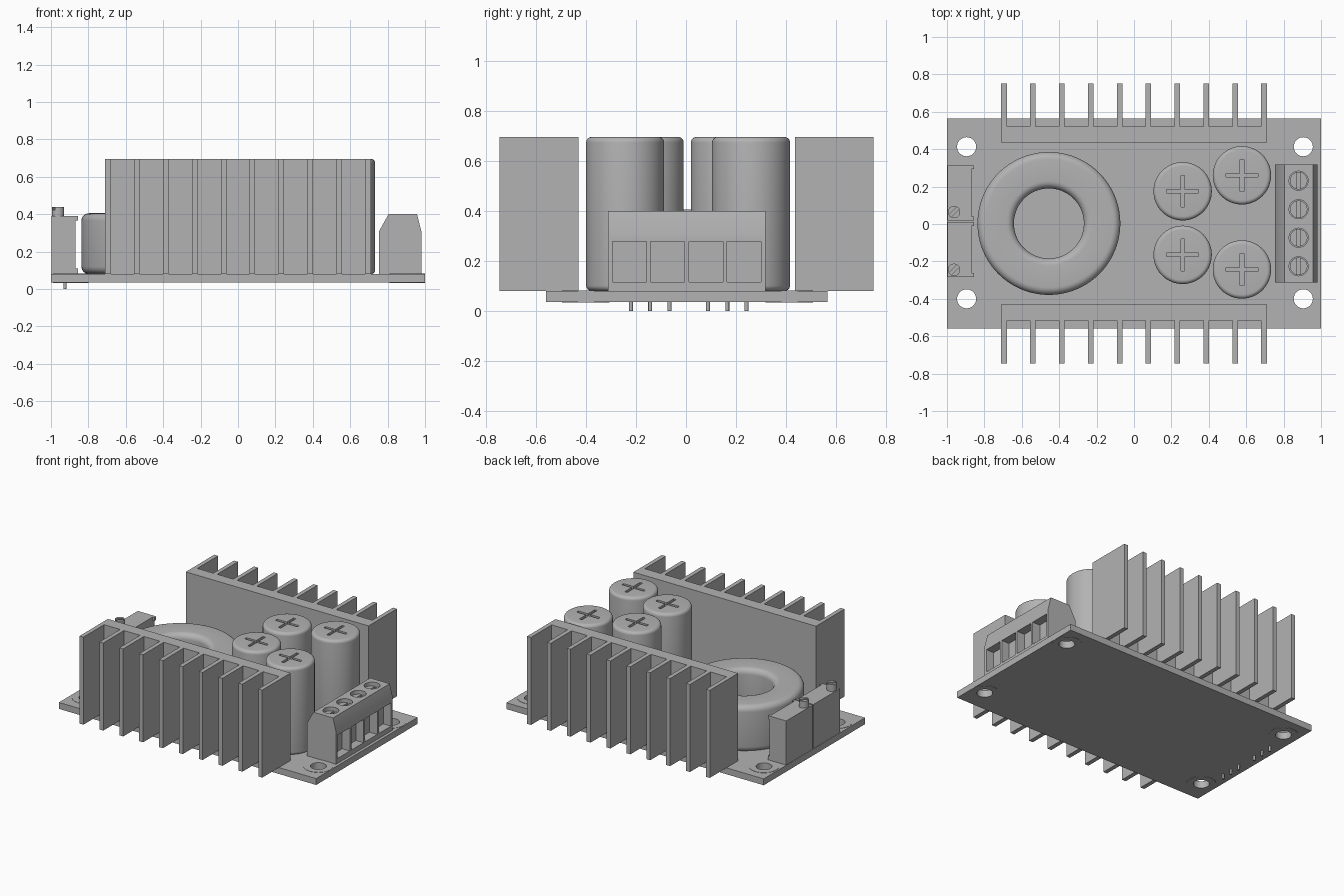
import bpy, bmesh
from math import radians, sin, cos, pi
from mathutils import Matrix, Vector

cube = bpy.data.objects.get("Cube")
if cube:
    bpy.data.objects.remove(cube, do_unlink=True)

grey = bpy.data.materials.new("plain grey")
grey.use_nodes = True
grey.diffuse_color = (0.45, 0.45, 0.45, 1)
grey.node_tree.nodes["Principled BSDF"].inputs["Base Color"].default_value = (0.45, 0.45, 0.45, 1)

BOARD_TOP = 0.08


def finish(name, bm, smooth=False):
    bmesh.ops.recalc_face_normals(bm, faces=bm.faces)
    mesh = bpy.data.meshes.new(name)
    bm.to_mesh(mesh)
    bm.free()
    obj = bpy.data.objects.new(name, mesh)
    bpy.context.collection.objects.link(obj)
    mesh.materials.append(grey)
    if smooth:
        smooth_edges(obj)
    return obj


def activate(obj):
    bpy.ops.object.select_all(action='DESELECT')
    obj.select_set(True)
    bpy.context.view_layer.objects.active = obj


def smooth_edges(obj):
    activate(obj)
    bpy.ops.object.shade_smooth_by_angle(angle=radians(35))


def add_box(bm, x, y, z, turn=0):
    """Box from (low, high) ranges, turned about its own vertical axis."""
    centre = Vector([sum(r) / 2 for r in (x, y, z)])
    size = [r[1] - r[0] for r in (x, y, z)]
    bmesh.ops.create_cube(bm, size=1, matrix=Matrix.Translation(centre)
                          @ Matrix.Rotation(turn, 4, 'Z') @ Matrix.Diagonal((*size, 1)))


def add_cylinder(bm, x, y, z, radius, sides=32):
    bmesh.ops.create_cone(bm, cap_ends=True, segments=sides, radius1=radius, radius2=radius,
                          depth=z[1] - z[0], matrix=Matrix.Translation((x, y, sum(z) / 2)))


def extrude(bm, profile, direction):
    face = bm.faces.new([bm.verts.new(p) for p in profile])
    result = bmesh.ops.extrude_face_region(bm, geom=[face])
    moved = [g for g in result["geom"] if isinstance(g, bmesh.types.BMVert)]
    bmesh.ops.translate(bm, verts=moved, vec=direction)


def cut(obj, bm):
    """Subtract the cutter mesh and discard it."""
    cutter = finish("cutter", bm)
    cutter.hide_render = True
    mod = obj.modifiers.new("cut", 'BOOLEAN')
    mod.operation, mod.solver, mod.object = 'DIFFERENCE', 'EXACT', cutter
    activate(obj)
    bpy.ops.object.modifier_apply(modifier=mod.name)
    bpy.data.objects.remove(cutter, do_unlink=True)


def rounded(r0, r1, z0, z1, fillet, steps=6):
    """Rectangular section with rounded corners, as (radius, height) points."""
    points = []
    corners = [(r1 - fillet, z0 + fillet, -90), (r1 - fillet, z1 - fillet, 0),
               (r0 + fillet, z1 - fillet, 90), (r0 + fillet, z0 + fillet, 180)]
    for r, z, start in corners:
        for i in range(steps + 1):
            a = radians(start + 90 * i / steps)
            points.append((r + fillet * cos(a), z + fillet * sin(a)))
    return points


def lathe(name, points, x, y, closed, sides=64):
    bm = bmesh.new()
    verts = [bm.verts.new((r, 0, z)) for r, z in points]
    pairs = list(zip(verts, verts[1:])) + ([(verts[-1], verts[0])] if closed else [])
    edges = [bm.edges.new(p) for p in pairs]
    bmesh.ops.spin(bm, geom=verts + edges, cent=(0, 0, 0), axis=(0, 0, 1),
                   angle=2 * pi, steps=sides, use_merge=True)
    bmesh.ops.remove_doubles(bm, verts=bm.verts, dist=1e-5)
    bmesh.ops.translate(bm, verts=bm.verts, vec=(x, y, 0))
    return finish(name, bm, True)


# Circuit board with corner holes
holes = [(x, y) for x in (-0.895, 0.905) for y in (-0.4, 0.413)]
bm = bmesh.new()
add_box(bm, (-1, 1), (-0.56, 0.565), (0.035, BOARD_TOP))
board = finish("circuit_board", bm)
bm = bmesh.new()
for x, y in holes:
    add_cylinder(bm, x, y, (0, 0.15), 0.051)
cut(board, bm)
smooth_edges(board)

# Thin ring pads around the holes, on both faces
for x, y in holes:
    for face, low, high in (("lower", 0.033, 0.036), ("upper", 0.079, 0.082)):
        lathe(face + "_hole_pad", [(0.051, low), (0.095, low), (0.095, high), (0.051, high)],
              x, y, True, 32)

# Finned heatsinks: one comb profile each, extruded upward
def heatsink(name, inner, root, tip):
    half, fin, count = 0.71, 0.03, 10
    step = (2 * half - fin) / (count - 1)
    profile = [(half, inner), (-half, inner)]
    for i in range(count):
        x = -half + i * step
        fin_points = [(x, root), (x, tip), (x + fin, tip), (x + fin, root)]
        profile += fin_points[1 if i == 0 else 0: 3 if i == count - 1 else 4]
    bm = bmesh.new()
    extrude(bm, [(x, y, BOARD_TOP) for x, y in profile], (0, 0, 0.615))
    finish(name, bm)


heatsink("back_heatsink", 0.435, 0.52, 0.75)
heatsink("front_heatsink", -0.43, -0.515, -0.745)

# Ring-shaped inductor
lathe("inductor_ring", rounded(0.187, 0.382, BOARD_TOP, 0.405, 0.04), -0.455, 0.003, True, 96)

# Capacitors with a shallow vent cross in the top
for x, y in ((0.26, 0.175), (0.26, -0.165), (0.577, 0.26), (0.577, -0.243)):
    section = rounded(0, 0.156, BOARD_TOP, 0.695, 0.022)
    outer = section[:14]
    can = lathe("capacitor", [(0, BOARD_TOP)] + outer + [(0, 0.695)], x, y, False)
    bm = bmesh.new()
    arm, thin, depth = 0.085, 0.01, (0.68, 0.72)
    cross = [(arm, thin), (thin, thin), (thin, arm)]
    outline = []
    for i in range(4):
        turn = Matrix.Rotation(i * pi / 2, 3, 'Z')
        # each quarter gives the inner corner and the next arm's end
        outline += [turn @ Vector((a, b, 0)) for a, b in cross]
    extrude(bm, [p + Vector((x, y, depth[0])) for p in outline], (0, 0, depth[1] - depth[0]))
    cut(can, bm)
    smooth_edges(can)

# Screw terminal block
block_profile = [(0.755, BOARD_TOP), (0.98, BOARD_TOP), (0.98, 0.31), (0.957, 0.4),
                 (0.805, 0.4), (0.755, 0.31)]
bm = bmesh.new()
extrude(bm, [(x, -0.312, z) for x, z in block_profile], (0, 0.63, 0))
block = finish("terminal_block", bm)
ways = [-0.226 + 0.1525 * i for i in range(4)]
bm = bmesh.new()
for y in ways:
    add_cylinder(bm, 0.88, y, (0.34, 0.45), 0.051)
    add_box(bm, (0.92, 1.05), (y - 0.068, y + 0.068), (0.115, 0.278))
cut(block, bm)
smooth_edges(block)


def slotted_screw(name, x, y, low, high, radius, turn):
    bm = bmesh.new()
    add_cylinder(bm, x, y, (low, high), radius)
    screw = finish(name, bm)
    bm = bmesh.new()
    add_box(bm, (x - 0.008, x + 0.008), (y - 0.1, y + 0.1), (high - 0.015, high + 0.05), turn)
    cut(screw, bm)
    smooth_edges(screw)


for y in ways:
    slotted_screw("terminal_screw", 0.88, y, 0.33, 0.375, 0.047, 0)

# Trimmers: body, corner stand-offs, adjusting screw and three pins
for low, high, screw_y, first_pin in ((0.02, 0.313, 0.064, 0.088), (-0.283, 0.01, -0.245, -0.22)):
    bm = bmesh.new()
    add_box(bm, (-0.998, -0.868), (low, high), (BOARD_TOP, 0.39))
    for y in ((low, low + 0.02), (high - 0.02, high)):
        for z in ((BOARD_TOP, 0.11), (0.365, 0.39)):
            add_box(bm, (-0.87, -0.855), y, z)
    finish("trimmer_body", bm)
    slotted_screw("trimmer_screw", -0.962, screw_y, 0.38, 0.438, 0.033, -pi / 4)
    bm = bmesh.new()
    for i in range(3):
        add_cylinder(bm, -0.925, first_pin + 0.077 * i, (0, BOARD_TOP), 0.008, 12)
    finish("trimmer_pins", bm, True)
